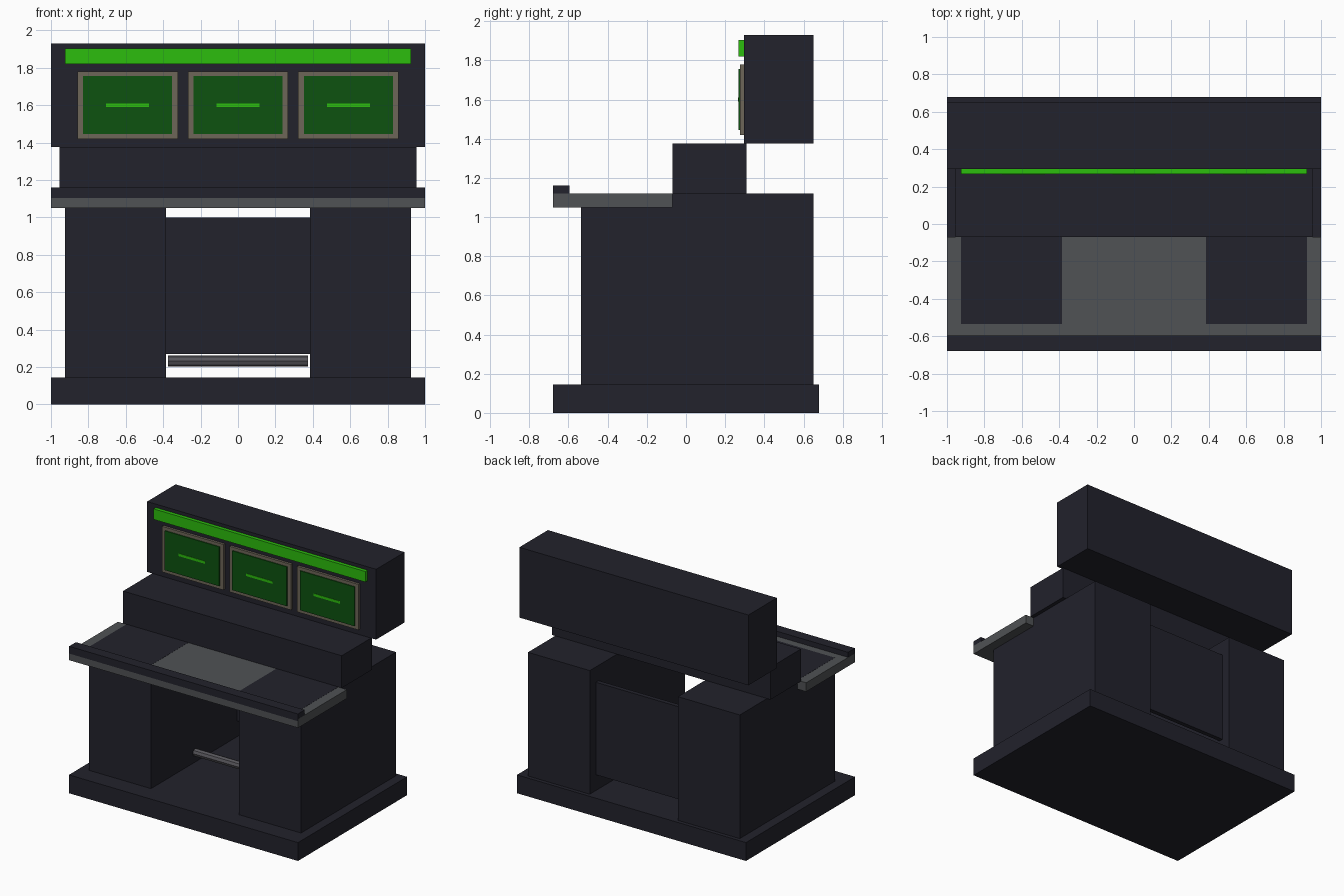
import bpy, math

if "Cube" in bpy.data.objects:
    bpy.data.objects.remove(bpy.data.objects["Cube"])


def material(name, rgb):
    m = bpy.data.materials.new(name)
    m.diffuse_color = (*rgb, 1.0)
    m.use_nodes = True
    m.node_tree.nodes["Principled BSDF"].inputs["Base Color"].default_value = m.diffuse_color
    return m


DARK = material("dark_casing", (0.016, 0.016, 0.025))
GREY = material("desk_grey", (0.08, 0.085, 0.09))
STEEL = material("rail_steel", (0.095, 0.092, 0.105))
TAUPE = material("frame_taupe", (0.155, 0.133, 0.098))
SCREEN = material("screen_green", (0.004, 0.085, 0.005))
BRIGHT = material("bright_green", (0.025, 0.51, 0.004))


def box(name, x, y, z, mat):
    """Box from (min, max) ranges on each axis."""
    verts = [(a, b, c) for a in x for b in y for c in z]
    faces = [(0, 1, 3, 2), (4, 6, 7, 5), (0, 4, 5, 1),
             (2, 3, 7, 6), (0, 2, 6, 4), (1, 5, 7, 3)]
    me = bpy.data.meshes.new(name)
    me.from_pydata(verts, [], faces)
    me.materials.append(mat)
    ob = bpy.data.objects.new(name, me)
    bpy.context.collection.objects.link(ob)
    return ob


# Base plinth and the two pedestals
box("base", (-1, 1), (-0.68, 0.68), (0, 0.145), DARK)
box("pedestal_left", (-0.925, -0.385), (-0.535, 0.65), (0.145, 1.121), DARK)
box("pedestal_right", (0.385, 0.925), (-0.535, 0.65), (0.145, 1.121), DARK)

# Modesty panel between the pedestals
box("back_panel", (-0.385, 0.385), (0.54, 0.575), (0.27, 1.0), DARK)

# Foot rail
bpy.ops.mesh.primitive_cylinder_add(vertices=8, radius=0.03, depth=0.75,
                                    location=(0, 0, 0.232),
                                    rotation=(0, math.pi / 2, 0))
rail = bpy.context.object
rail.name = "foot_rail"
rail.data.materials.append(STEEL)

# Worktop with raised front lip
box("worktop", (-1, 1), (-0.679, -0.07), (1.05, 1.12), GREY)
box("front_lip", (-0.999, 0.999), (-0.68, -0.595), (1.103, 1.16), DARK)

# Raised console and the monitor cabinet
box("console_riser", (-0.955, 0.955), (-0.07, 0.31), (1.12, 1.375), DARK)
box("monitor_cabinet", (-1, 1), (0.295, 0.65), (1.375, 1.93), DARK)

# Light strip above the monitors
box("light_strip", (-0.925, 0.925), (0.267, 0.295), (1.82, 1.903), BRIGHT)

# Three monitors: frame, screen and glowing line
for label, cx in (("left", -0.59), ("centre", 0), ("right", 0.59)):
    box("monitor_frame_" + label, (cx - 0.268, cx + 0.268), (0.276, 0.295), (1.42, 1.78), TAUPE)
    box("screen_" + label, (cx - 0.238, cx + 0.238), (0.268, 0.276), (1.445, 1.755), SCREEN)
    box("screen_line_" + label, (cx - 0.115, cx + 0.115), (0.265, 0.268), (1.59, 1.61), BRIGHT)
